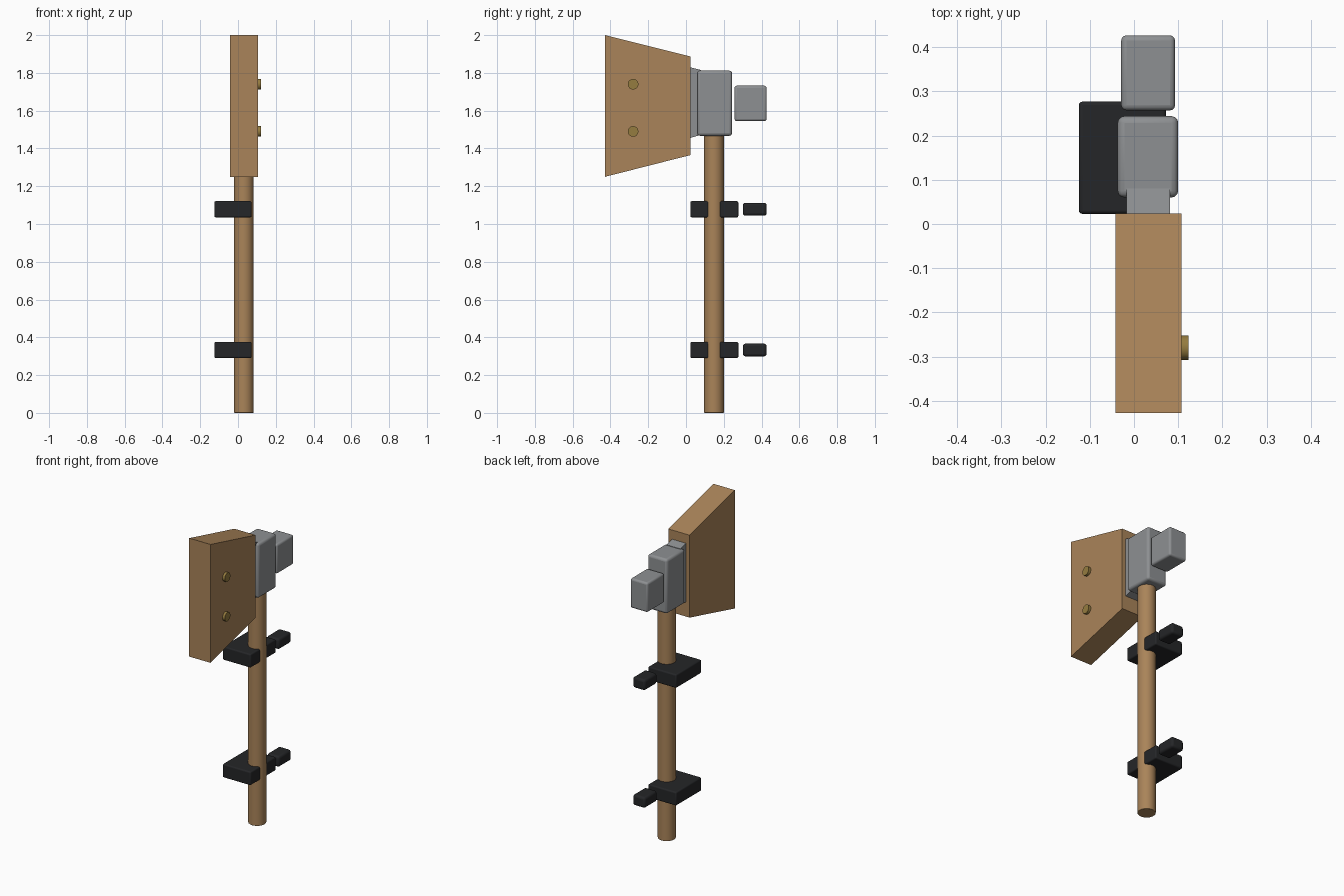
import bpy, bmesh
from math import radians

if "Cube" in bpy.data.objects:
    bpy.data.objects.remove(bpy.data.objects["Cube"])


def material(name, color):
    m = bpy.data.materials.new(name)
    m.diffuse_color = (*color, 1)
    m.use_nodes = True
    m.node_tree.nodes["Principled BSDF"].inputs["Base Color"].default_value = m.diffuse_color
    return m


WOOD = material("wood", (0.40, 0.23, 0.10))
BLACK = material("black", (0.018, 0.019, 0.021))
BRASS = material("brass", (0.30, 0.20, 0.05))
STEEL = material("steel", (0.27, 0.28, 0.29))


def finish(ob, name, mat, bevel=0):
    ob.name = name
    ob.data.materials.append(mat)
    if bevel:
        b = ob.modifiers.new("bevel", "BEVEL")
        b.width, b.segments = bevel, 3
        b.limit_method = "ANGLE"
    bpy.context.view_layer.objects.active = ob
    ob.select_set(True)
    bpy.ops.object.shade_smooth_by_angle(angle=radians(35))
    ob.select_set(False)
    return ob


def box(name, lo, hi, mat, bevel):
    bpy.ops.mesh.primitive_cube_add(size=1, location=[(a + b) / 2 for a, b in zip(lo, hi)])
    ob = bpy.context.object
    ob.scale = [b - a for a, b in zip(lo, hi)]
    bpy.ops.object.transform_apply(location=False, rotation=False, scale=True)
    return finish(ob, name, mat, bevel)


def cylinder(name, r, depth, loc, mat, rot=(0, 0, 0), bevel=0, sides=32):
    bpy.ops.mesh.primitive_cylinder_add(vertices=sides, radius=r, depth=depth, location=loc, rotation=rot)
    return finish(bpy.context.object, name, mat, bevel)


def side_prism(name, profile, x0, x1, mat):
    """Extrude a (y, z) profile along x."""
    bm = bmesh.new()
    face = bm.faces.new([bm.verts.new((x0, y, z)) for y, z in profile])
    new = bmesh.ops.extrude_face_region(bm, geom=[face])["geom"]
    verts = [v for v in new if isinstance(v, bmesh.types.BMVert)]
    bmesh.ops.translate(bm, verts=verts, vec=(x1 - x0, 0, 0))
    bmesh.ops.recalc_face_normals(bm, faces=bm.faces)
    me = bpy.data.meshes.new(name)
    bm.to_mesh(me)
    bm.free()
    ob = bpy.data.objects.new(name, me)
    bpy.context.collection.objects.link(ob)
    return finish(ob, name, mat)


# Tapered wooden panel with two brass studs on its right side
side_prism("panel", [(-0.428, 1.25), (0.024, 1.365), (0.024, 1.887), (-0.428, 2.0)], -0.042, 0.107, WOOD)
for z in (1.49, 1.74):
    cylinder("stud", 0.028, 0.04, (0.103, -0.28, z), BRASS, rot=(0, radians(90), 0))

# Upright pole
cylinder("pole", 0.052, 1.5, (0.031, 0.148, 0.75), WOOD, bevel=0.003)

# Tapered mounting plate, housing and rear block
side_prism("mount_plate", [(0.02, 1.455), (0.08, 1.472), (0.08, 1.815), (0.02, 1.83)], -0.017, 0.082, STEEL)
box("housing", (-0.037, 0.06, 1.467), (0.1, 0.244, 1.812), STEEL, 0.015)
box("rear_block", (-0.029, 0.257, 1.545), (0.093, 0.427, 1.732), STEEL, 0.012)

# Pole clamps with their knobs
for z in (0.333, 1.078):
    box("clamp", (-0.125, 0.023, z - 0.043), (0.072, 0.277, z + 0.043), BLACK, 0.008)
    box("clamp_knob", (-0.01, 0.301, z - 0.034), (0.076, 0.427, z + 0.034), BLACK, 0.014)
